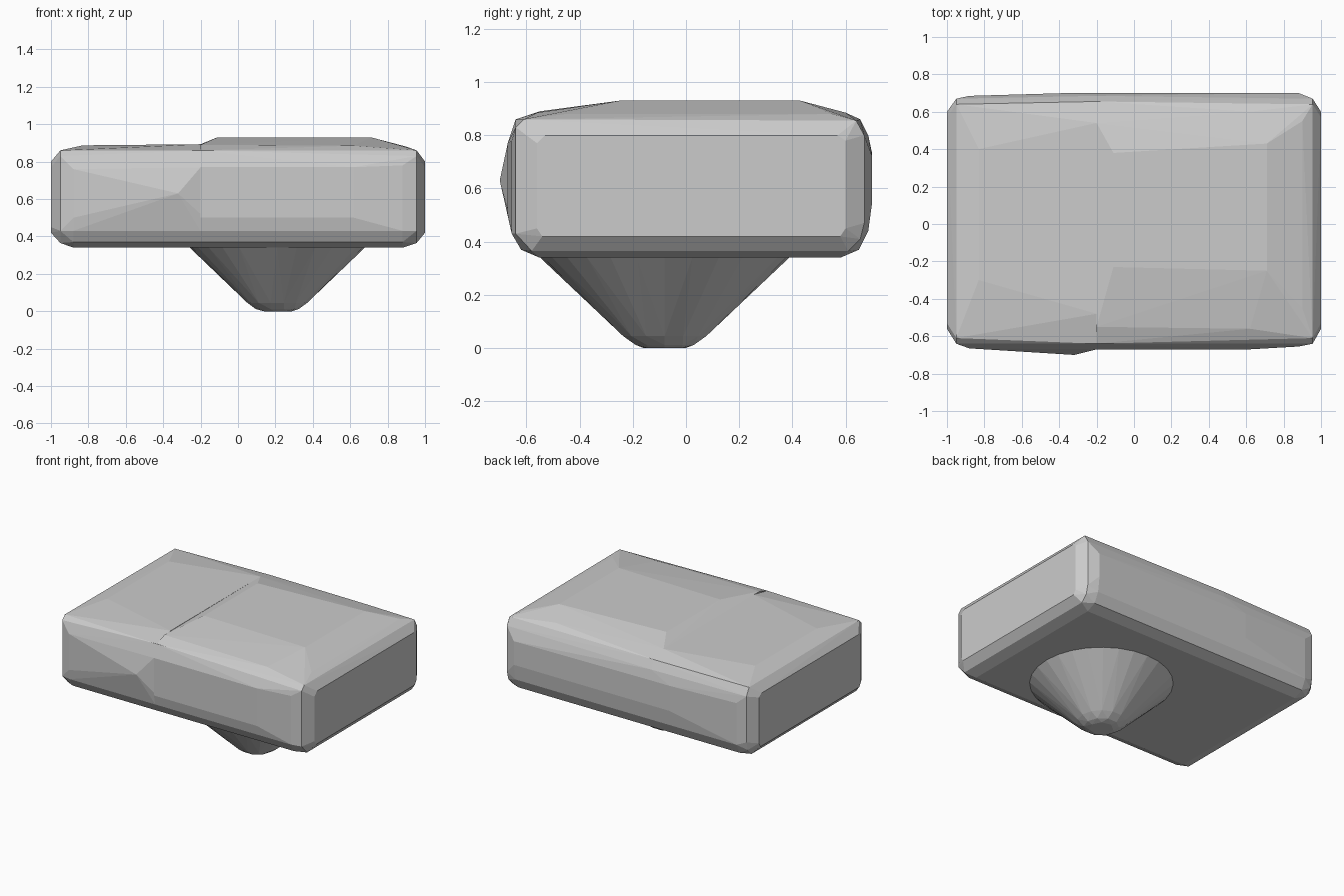
import bpy, bmesh
from math import cos, sin, tau


def hull(name, points):
    """Closed convex faceted solid around a few guide points."""
    bm = bmesh.new()
    for p in points:
        bm.verts.new(p)
    res = bmesh.ops.convex_hull(bm, input=bm.verts)
    junk = {g for g in res["geom_interior"] + res["geom_unused"]
            if isinstance(g, bmesh.types.BMVert)}
    bmesh.ops.delete(bm, geom=list(junk), context="VERTS")
    bmesh.ops.recalc_face_normals(bm, faces=bm.faces)
    me = bpy.data.meshes.new(name)
    bm.to_mesh(me)
    bm.free()
    ob = bpy.data.objects.new(name, me)
    bpy.context.collection.objects.link(ob)
    return ob


def section(x, outline):
    return [(x, y, z) for y, z in outline]


# Cross-sections (y, z) shared by both ends of the body
END = [(-0.54, 0.42), (0.58, 0.42), (0.60, 0.45), (0.60, 0.78),
       (0.57, 0.80), (-0.53, 0.80), (-0.56, 0.77), (-0.56, 0.45)]
SHOULDER = [(-0.58, 0.365), (0.61, 0.365), (0.655, 0.41), (0.67, 0.47),
            (0.67, 0.80), (0.64, 0.855), (-0.61, 0.86), (-0.64, 0.83), (-0.64, 0.43)]
LOWER = [(-0.55, 0.34), (0.58, 0.34), (-0.62, 0.37), (0.65, 0.37),
         (-0.655, 0.43), (0.685, 0.44)]

# Left block, with a slight bulge in its front face
left = section(-1, END) + section(-0.95, SHOULDER)
left += section(-0.88, LOWER + [(-0.665, 0.5), (-0.665, 0.76), (0.685, 0.74)])
left += section(-0.2, LOWER + [(-0.67, 0.52), (-0.67, 0.77), (0.70, 0.55), (0.70, 0.73),
                               (0.685, 0.80), (0.655, 0.86), (-0.64, 0.86)])
left += [(-0.32, -0.70, 0.63), (-0.36, 0.70, 0.55), (-0.36, 0.70, 0.73)]
left += section(-0.83, [(-0.30, 0.887), (0.40, 0.887)])
left += section(-0.2, [(-0.48, 0.893), (0.54, 0.893)])
hull("left_block", left)

# Right block, with a raised top
right = section(1, END) + section(0.955, SHOULDER)
right += section(0.88, LOWER + [(-0.655, 0.5), (-0.655, 0.78), (0.70, 0.55), (0.70, 0.72)])
right += section(-0.2, LOWER + [(-0.67, 0.5), (-0.67, 0.77), (0.70, 0.55), (0.70, 0.73),
                                (0.685, 0.80), (0.655, 0.86), (-0.64, 0.86)])
right += section(0.62, [(-0.67, 0.5), (-0.67, 0.77), (-0.56, 0.885), (0.60, 0.885)])
right += section(-0.2, [(-0.55, 0.89), (0.54, 0.893)])
right += section(-0.11, [(-0.23, 0.93), (0.38, 0.93)])
right += section(0.71, [(-0.25, 0.93), (0.43, 0.93)])
right += section(0.90, [(-0.45, 0.88), (0.55, 0.88)])
hull("right_block", right)

# Blunt cone foot under the body
foot = []
for z, r, n in ((0.34, 0.468, 28), (0.045, 0.16, 14), (0.012, 0.115, 10), (0.0, 0.08, 7)):
    foot += [(0.21 + r * cos(tau * i / n), -0.08 + r * sin(tau * i / n), z) for i in range(n)]
hull("cone_foot", foot)
